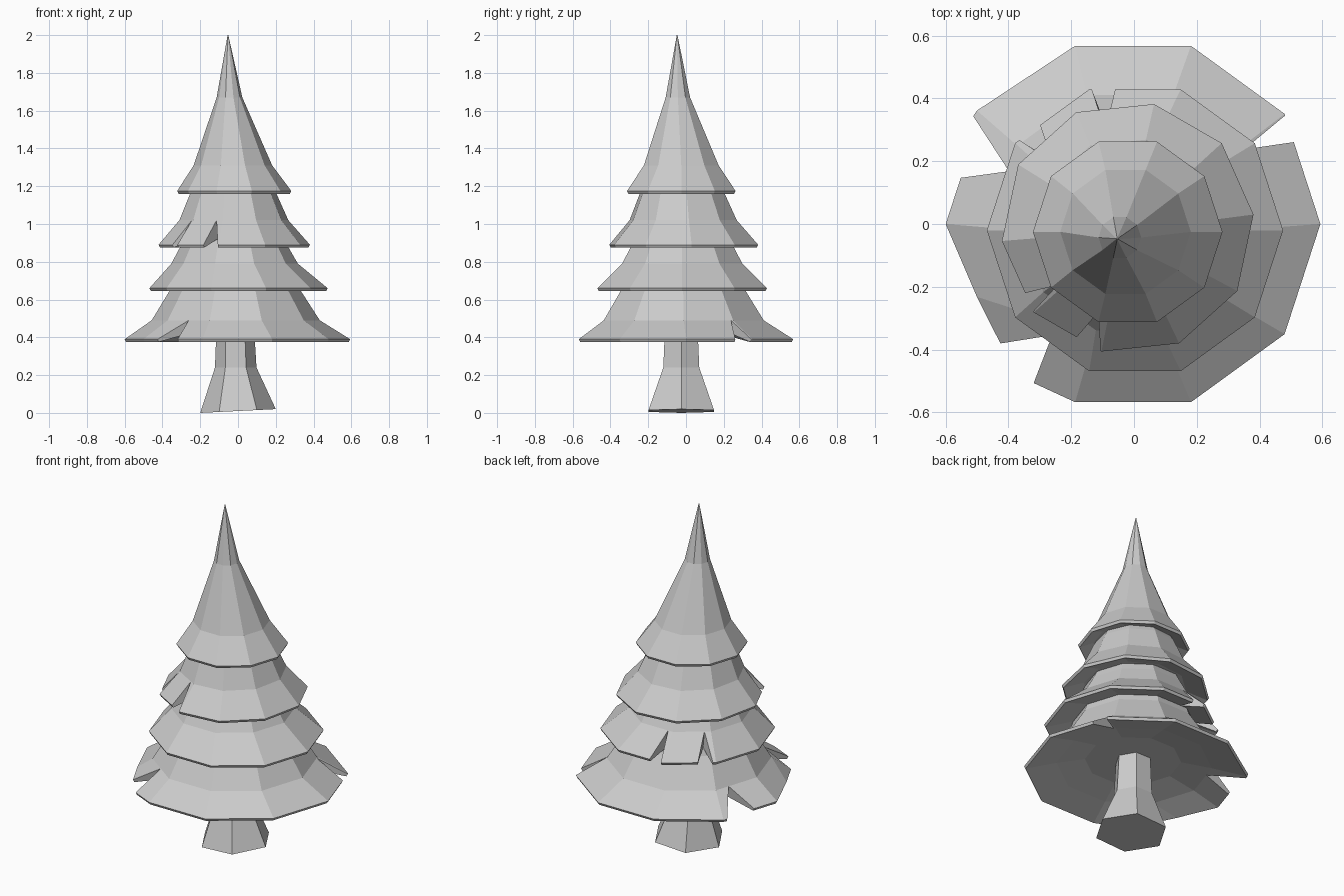
import bpy, bmesh, math

if "Cube" in bpy.data.objects:
    bpy.data.objects.remove(bpy.data.objects["Cube"])


def finish(bm, name):
    bmesh.ops.remove_doubles(bm, verts=bm.verts, dist=0.0015)
    bmesh.ops.recalc_face_normals(bm, faces=bm.faces)
    mesh = bpy.data.meshes.new(name)
    bm.to_mesh(mesh)
    bm.free()
    obj = bpy.data.objects.new(name, mesh)
    bpy.context.collection.objects.link(obj)
    return obj


def ring_point(ring, angle, phase, sides=10, scale=1.0):
    """Point at a given angle on the outline of a regular polygon."""
    z, r, cx, cy = ring
    half = 180 / sides
    off = (angle - phase) % (2 * half) - half
    r *= scale * math.cos(math.radians(half)) / math.cos(math.radians(off))
    a = math.radians(angle)
    return (cx + r * math.cos(a), cy + r * math.sin(a), z)


def branch_tier(name, rings, inner, phase=0, notches=(), moved=None):
    """rings run from the top down to the brim; inner closes the underside.
    Notches are (start, apex, end, start scale, end scale)."""
    moved = moved or {}
    # Columns: (brim angle, upper angle, brim scale, opens a notch)
    cols = []
    for k in range(10):
        a = phase + 36 * k
        b, s = moved.get(k, (a, 1.0))
        cols.append((b, a, s, False))
    for a0, apex, a1, s0, s1 in notches:
        cols.append((a0, apex, s0, True))
        cols.append((a1, apex, s1, False))
    cols.sort(key=lambda c: c[0])

    brim = len(rings) - 1
    z, r, cx, cy = rings[-1]
    levels = list(rings) + [(z - 0.015, r - 0.008, cx, cy)] + list(inner)
    bm = bmesh.new()
    grid = []
    for i, ring in enumerate(levels):
        at_brim = i in (brim, brim + 1)
        grid.append([bm.verts.new(ring_point(ring, c[0] if at_brim else c[1], phase,
                                             scale=c[2] if at_brim else 1.0))
                     for c in cols])
    n = len(cols)
    for i in range(len(levels) - 1):
        for j in range(n):
            if cols[j][3]:
                continue  # both notch columns coincide away from the brim
            k = (j + 1) % n
            bm.faces.new((grid[i][j], grid[i][k], grid[i + 1][k], grid[i + 1][j]))
    # Notch side walls
    for j in range(n):
        if cols[j][3]:
            for k in (j, (j + 1) % n):
                bm.faces.new([grid[i][k] for i in range(brim - 1, brim + 3)])
    # Top and underside caps
    for row in (grid[0], grid[-1]):
        bm.faces.new([v for v, c in zip(row, cols) if not c[3]])
    return finish(bm, name)


# Trunk: flared hexagonal column with a slightly tilted foot
bm = bmesh.new()
rows = []
for ring in ((0.01, 0.20, 0, -0.025), (0.24, 0.11, -0.012, -0.025), (0.50, 0.097, -0.015, -0.025)):
    row = []
    for k in range(6):
        x, y, z = ring_point(ring, 60 * k, 0, sides=6)
        row.append(bm.verts.new((x, y, z + (0.05 * x if z < 0.1 else 0))))
    rows.append(row)
for lo, hi in zip(rows, rows[1:]):
    for k in range(6):
        bm.faces.new((lo[k], lo[k - 1], hi[k - 1], hi[k]))
bm.faces.new(rows[0])
bm.faces.new(rows[-1])
finish(bm, "trunk")

# Bottom tier with three splits
branch_tier("tier_bottom",
            [(0.70, 0.33, -0.02, -0.02), (0.65, 0.345, -0.015, -0.015),
             (0.49, 0.445, -0.012, -0.012), (0.39, 0.597, -0.003, 0)],
            [(0.425, 0.42, -0.01, -0.01), (0.46, 0.26, -0.01, -0.02)],
            notches=[(27, 34.5, 35.5, 1, 1), (146, 155, 165, 1.04, 1),
                     (222, 234, 238, 0.98, 1.05)],
            moved={6: (205, 0.96), 4: (144, 1.03)})

# Second tier with a split flap at the back left
branch_tier("tier_lower_middle",
            [(0.93, 0.26, -0.02, -0.02), (0.88, 0.285, -0.02, -0.02),
             (0.79, 0.335, -0.018, -0.02), (0.66, 0.472, 0.003, -0.02)],
            [(0.69, 0.33, -0.01, -0.02), (0.70, 0.2, -0.01, -0.02)],
            notches=[(98, 103, 107, 1, 1), (132, 138, 142, 1, 1)])

# Third tier with a split flap at the front left
branch_tier("tier_upper_middle",
            [(1.21, 0.20, -0.025, -0.02), (1.16, 0.23, -0.025, -0.02),
             (1.02, 0.29, -0.022, -0.015), (0.89, 0.403, -0.02, -0.012)],
            [(0.92, 0.28, -0.02, -0.015), (0.93, 0.18, -0.02, -0.015)],
            phase=6,
            notches=[(212.5, 219, 221.5, 1, 1), (245, 251, 257.5, 1, 1)])

# Crown with the pointed tip
branch_tier("tier_crown",
            [(2.0, 0.002, -0.053, -0.047), (1.67, 0.068, -0.045, -0.043),
             (1.31, 0.208, -0.027, -0.025), (1.175, 0.302, -0.02, -0.025)],
            [(1.19, 0.22, -0.02, -0.025), (1.20, 0.12, -0.02, -0.025)])
